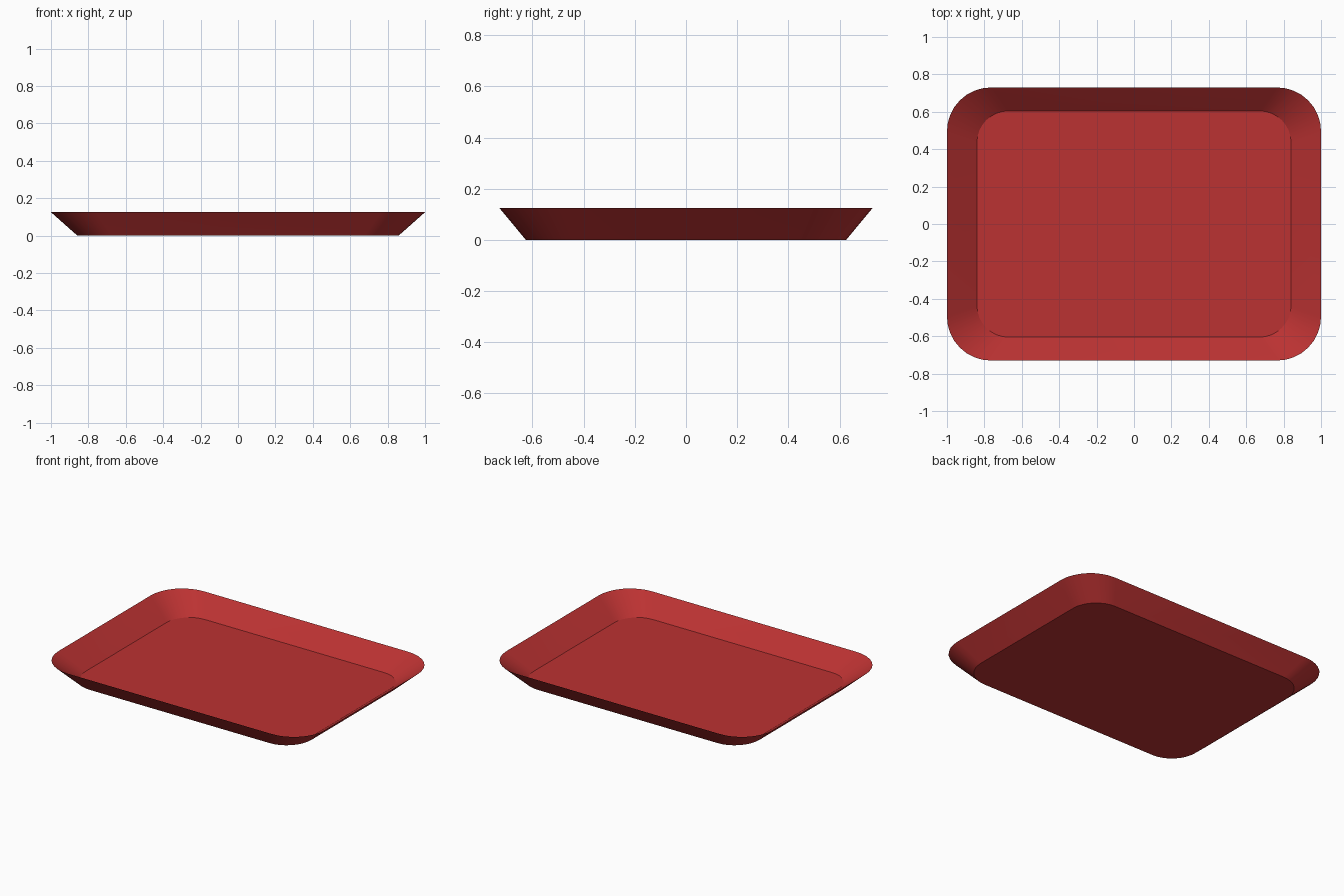
import bpy, bmesh, math

cube = bpy.data.objects.get("Cube")
if cube:
    bpy.data.objects.remove(cube, do_unlink=True)

STEPS = 8  # segments per rounded corner


def rounded_loop(bm, hx, hy, radius, z):
    """Ring of vertices around a rounded rectangle, counter-clockwise."""
    ring = []
    for corner, (sx, sy) in enumerate(((1, 1), (-1, 1), (-1, -1), (1, -1))):
        for i in range(STEPS + 1):
            a = (corner + i / STEPS) * math.pi / 2
            ring.append(bm.verts.new((sx * (hx - radius) + radius * math.cos(a),
                                      sy * (hy - radius) + radius * math.sin(a), z)))
    return ring


def bridge(bm, lower, upper):
    n = len(lower)
    for i in range(n):
        j = (i + 1) % n
        bm.faces.new((lower[i], lower[j], upper[j], upper[i]))


# Red plastic
red = bpy.data.materials.new("red")
red.use_nodes = True
colour = (0.5, 0.032, 0.032, 1)
red.diffuse_color = colour
red.node_tree.nodes["Principled BSDF"].inputs["Base Color"].default_value = colour

# Shallow tray: base, flared outer wall, thin rim, inner wall, floor
bm = bmesh.new()
base = rounded_loop(bm, 0.859, 0.626, 0.185, 0)
rim = rounded_loop(bm, 1.0, 0.73, 0.235, 0.125)
floor = rounded_loop(bm, 0.84, 0.605, 0.17, 0.007)
bridge(bm, base, rim)
bridge(bm, rim, floor)
bm.faces.new(list(reversed(base)))
bm.faces.new(floor)
bmesh.ops.recalc_face_normals(bm, faces=bm.faces)

mesh = bpy.data.meshes.new("tray")
bm.to_mesh(mesh)
bm.free()
mesh.materials.append(red)
tray = bpy.data.objects.new("tray", mesh)
bpy.context.collection.objects.link(tray)

# Smooth corners, sharp edges at the rim and floor
bpy.ops.object.select_all(action='DESELECT')
tray.select_set(True)
bpy.context.view_layer.objects.active = tray
bpy.ops.object.shade_smooth_by_angle(angle=math.radians(30))
